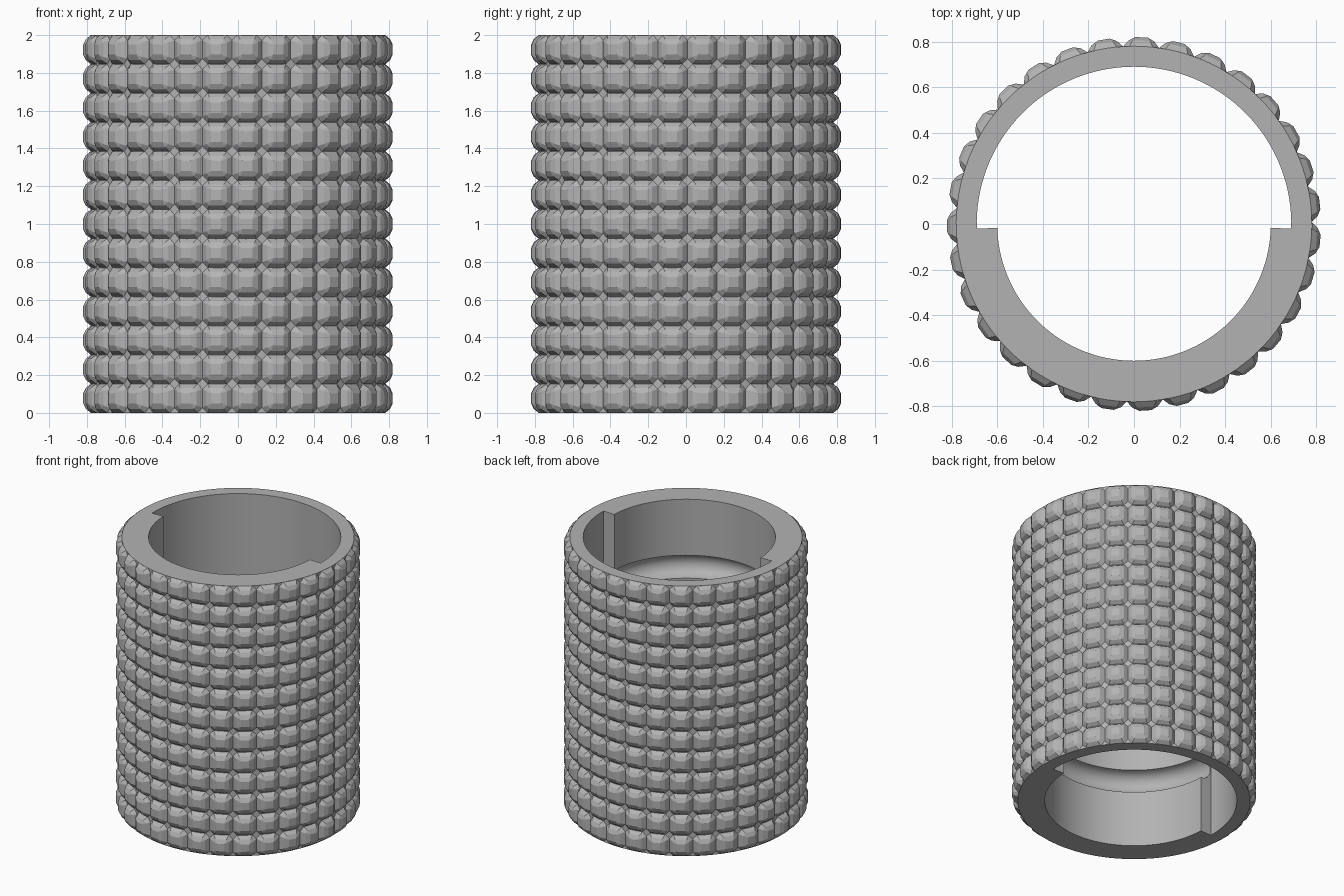
import bpy, bmesh, math
from mathutils import Matrix, Vector

if "Cube" in bpy.data.objects:
    bpy.data.objects.remove(bpy.data.objects["Cube"])

HEIGHT, OUTER, WIDE, NARROW = 2.0, 0.78, 0.69, 0.60
ROWS, COLUMNS = 13, 31
STEP_Y = -0.02

grey = bpy.data.materials.new("plain_grey")
grey.use_nodes = True
colour = (0.45, 0.45, 0.45, 1)
grey.diffuse_color = colour
grey.node_tree.nodes["Principled BSDF"].inputs["Base Color"].default_value = colour


def finish(name, bm):
    bmesh.ops.recalc_face_normals(bm, faces=bm.faces)
    mesh = bpy.data.meshes.new(name)
    bm.to_mesh(mesh)
    bm.free()
    mesh.materials.append(grey)
    obj = bpy.data.objects.new(name, mesh)
    bpy.context.collection.objects.link(obj)
    return obj


def sweep(bm, profile, start, angle, steps):
    """Turn a closed radius/height profile around z."""
    verts = [bm.verts.new((r * math.cos(start), r * math.sin(start), z)) for r, z in profile]
    edges = [bm.edges.new((v, verts[i - 1])) for i, v in enumerate(verts)]
    bmesh.ops.spin(bm, geom=verts + edges, cent=(0, 0, 0), axis=(0, 0, 1),
                   angle=angle, steps=steps)


def groove(z, radius, steps=10):
    """Half-round channel in the narrow wall, listed from top to bottom."""
    return [(NARROW + radius * math.sin(math.pi * i / steps),
             z + radius * math.cos(math.pi * i / steps)) for i in range(steps + 1)]


# Sleeve: thin wall at the back, thick grooved wall at the front
step_angle = math.asin(-STEP_Y / WIDE)
shell = [(WIDE, 0), (OUTER, 0), (OUTER, HEIGHT), (WIDE, HEIGHT)]
liner = [(NARROW, HEIGHT)] + groove(1.5, 0.085) + groove(0.5, 0.085) + [(NARROW, 0)]
bm = bmesh.new()
sweep(bm, shell, -step_angle, math.pi + 2 * step_angle, 64)
sweep(bm, shell + liner, math.pi + step_angle, math.pi - 2 * step_angle, 60)
# Step faces where the two wall thicknesses meet
for a in (-step_angle, math.pi + step_angle):
    outline = [(WIDE, HEIGHT)] + liner + [(WIDE, 0)]
    bm.faces.new([bm.verts.new((r * math.cos(a), r * math.sin(a), z)) for r, z in outline])
bmesh.ops.remove_doubles(bm, verts=bm.verts, dist=0.0005)
sleeve = finish("sleeve", bm)
bpy.ops.object.select_all(action="DESELECT")
sleeve.select_set(True)
bpy.context.view_layer.objects.active = sleeve
bpy.ops.object.shade_smooth_by_angle(angle=math.radians(30))


# Studs: cut-corner base, cut-corner shoulder, square tip
def octagon(half_u, half_z, cut):
    return [(half_u - cut, -half_z), (half_u, cut - half_z),
            (half_u, half_z - cut), (half_u - cut, half_z),
            (cut - half_u, half_z), (-half_u, half_z - cut),
            (-half_u, cut - half_z), (cut - half_u, -half_z)]


pitch_z = HEIGHT / ROWS
pitch_a = 2 * math.pi / COLUMNS
half_u = OUTER * pitch_a / 2
half_z = pitch_z / 2
TIP = 0.027
layers = [(OUTER, octagon(half_u, half_z, 0.028)),
          (0.806, octagon(0.056, 0.056, 0.018)),
          (0.82, [(TIP, -TIP), (TIP, TIP), (-TIP, TIP), (-TIP, -TIP)])]

bm = bmesh.new()
for row in range(ROWS):
    for column in range(COLUMNS):
        centre = math.radians(-86.5) + column * pitch_a
        base, shoulder, tip = [
            [bm.verts.new((r * math.cos(centre + u / r), r * math.sin(centre + u / r),
                           (row + 0.5) * pitch_z + z)) for u, z in points]
            for r, points in layers]
        for i in range(8):
            j = (i + 1) % 8
            bm.faces.new((base[i], base[j], shoulder[j], shoulder[i]))
        for i in range(4):
            a, b, c = (shoulder[(2 * i + k) % 8] for k in range(3))
            bm.faces.new((a, b, tip[i]))
            bm.faces.new((b, c, tip[(i + 1) % 4], tip[i]))
        bm.faces.new(tip)
finish("grip_studs", bm)
